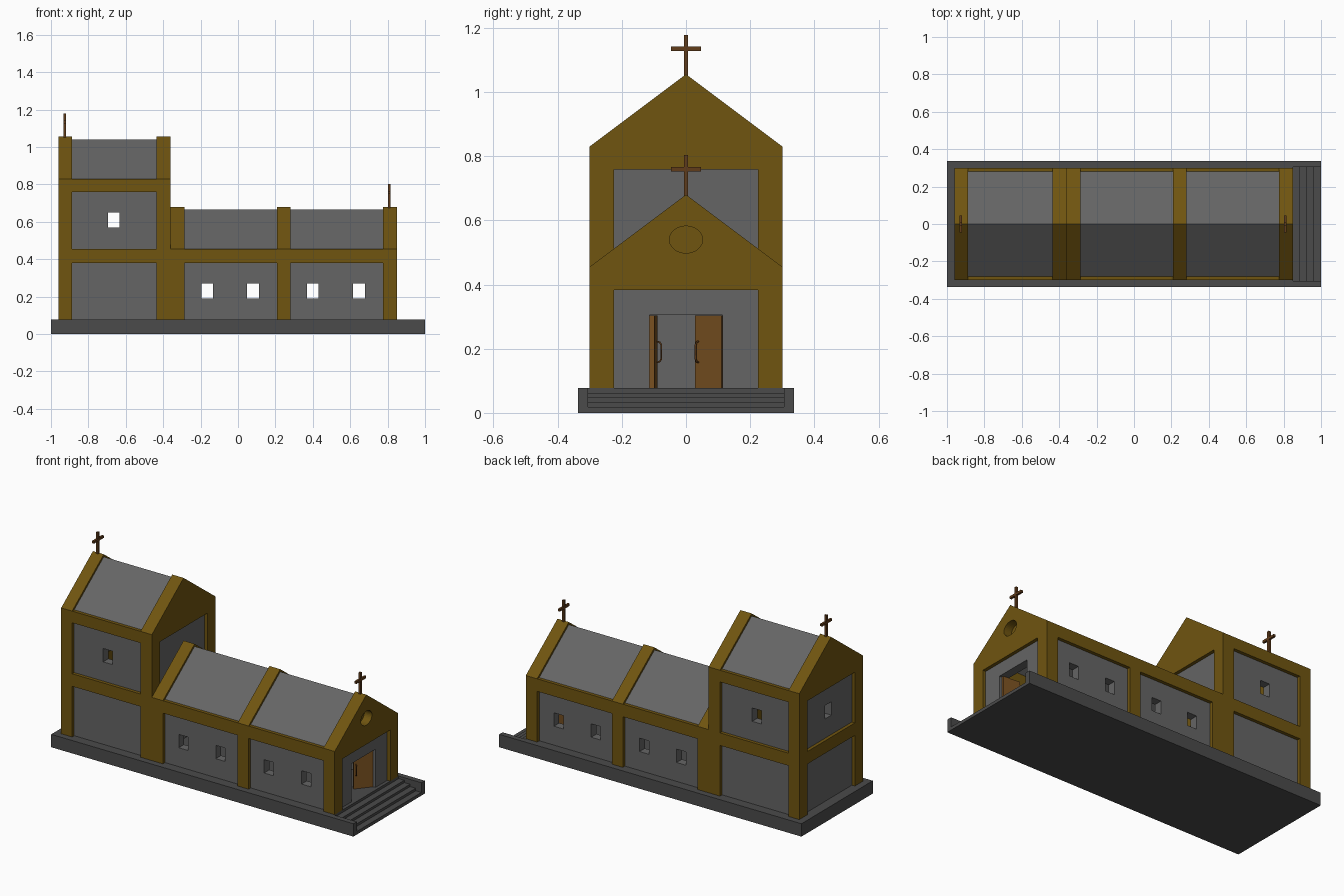
import bpy, bmesh, math
from mathutils import Matrix

if "Cube" in bpy.data.objects:
    bpy.data.objects.remove(bpy.data.objects["Cube"])


def mat(name, rgb):
    m = bpy.data.materials.new(name)
    m.diffuse_color = (*rgb, 1)
    m.use_nodes = True
    m.node_tree.nodes["Principled BSDF"].inputs["Base Color"].default_value = m.diffuse_color
    return m


STONE = mat("dark_stone", (0.07, 0.07, 0.07))
WALL = mat("grey_plaster", (0.13, 0.13, 0.13))
GOLD = mat("ochre_frame", (0.16, 0.09, 0.005))
WOOD = mat("door_wood", (0.19, 0.08, 0.015))
DARK = mat("dark_wood", (0.12, 0.045, 0.01))


def finish(name, bm, material):
    bmesh.ops.recalc_face_normals(bm, faces=bm.faces)
    me = bpy.data.meshes.new(name)
    bm.to_mesh(me)
    bm.free()
    ob = bpy.data.objects.new(name, me)
    bpy.context.collection.objects.link(ob)
    me.materials.append(material)
    return ob


def boxes(name, ranges, material):
    """One object from boxes given as (x0, x1, y0, y1, z0, z1)."""
    bm = bmesh.new()
    for x0, x1, y0, y1, z0, z1 in ranges:
        m = Matrix.Translation(((x0 + x1) / 2, (y0 + y1) / 2, (z0 + z1) / 2))
        m = m @ Matrix.Diagonal((x1 - x0, y1 - y0, z1 - z0, 1))
        bmesh.ops.create_cube(bm, size=1, matrix=m)
    return finish(name, bm, material)


def both_sides(x0, x1, y0, y1, z0, z1):
    return [(x0, x1, y0, y1, z0, z1), (x0, x1, -y1, -y0, z0, z1)]


def prism(name, points, direction, material):
    """Extrude a closed profile of 3D points along a direction."""
    bm = bmesh.new()
    face = bm.faces.new([bm.verts.new(p) for p in points])
    ext = bmesh.ops.extrude_face_region(bm, geom=[face], use_keep_orig=True)
    moved = [v for v in ext["geom"] if isinstance(v, bmesh.types.BMVert)]
    bmesh.ops.translate(bm, verts=moved, vec=direction)
    return finish(name, bm, material)


def cross_section(name, profile, x0, x1, material):
    return prism(name, [(x0, y, z) for y, z in profile], (x1 - x0, 0, 0), material)


def cut(ob, cutter):
    mod = ob.modifiers.new("opening", "BOOLEAN")
    mod.operation, mod.solver, mod.object = "DIFFERENCE", "EXACT", cutter
    bpy.context.view_layer.objects.active = ob
    bpy.ops.object.modifier_apply(modifier=mod.name)
    bpy.data.objects.remove(cutter)


FLOOR, NAVE, TOWER = 0.077, 0.455, 0.83   # floor and eaves heights
RISE = 0.225                              # eaves to ridge

# Plinth with the flight of steps let into its front end
steps = [(-1, 0), (1, 0)]
for i, z in enumerate((0.019, 0.034, 0.048, 0.062)):
    steps += [(1 - 0.0375 * i, z), (1 - 0.0375 * (i + 1), z)]
steps += [(0.85, FLOOR), (-1, FLOOR)]
prism("plinth_and_steps", [(x, -0.305, z) for x, z in steps], (0, 0.61, 0), STONE)
boxes("plinth_curbs", both_sides(-1, 1, 0.305, 0.337, 0, FLOOR), STONE)

# Pillars
for name, top, spans in (
        ("tower_pillars", TOWER, [(-0.96, -0.888), (-0.435, -0.36)]),
        ("nave_pillars", NAVE, [(-0.36, -0.287), (0.208, 0.28), (0.775, 0.85)])):
    boxes(name, [b for a, c in spans
                 for b in both_sides(a, c, 0.225, 0.3, FLOOR, top)], GOLD)

# Horizontal beams
boxes("lower_side_beams", both_sides(-0.96, 0.85, 0.225, 0.3, 0.38, NAVE), GOLD)
boxes("upper_side_beams", both_sides(-0.96, -0.36, 0.225, 0.3, 0.76, TOWER), GOLD)
boxes("tower_cross_beams", [(a, c, -0.225, 0.225, 0.38, NAVE)
                            for a, c in ((-0.96, -0.888), (-0.435, -0.36))], GOLD)


# Solid gables at the ends, open ribs inside the nave, recessed roof panels
def gable(name, eave, x0, x1):
    pts = [(-0.3, eave - 0.072), (0.3, eave - 0.072), (0.3, eave),
           (0, eave + RISE), (-0.3, eave)]
    return cross_section(name, pts, x0, x1, GOLD)


def chevron(name, eave, outer, inner, x0, x1, material):
    pts = [(-outer, eave), (0, eave + 0.75 * outer), (outer, eave),
           (inner, eave), (0, eave + 0.75 * inner), (-inner, eave)]
    return cross_section(name, pts, x0, x1, material)


gable("tower_back_gable", TOWER, -0.96, -0.888)
gable("tower_front_gable", TOWER, -0.435, -0.36)
front_gable = gable("nave_front_gable", NAVE, 0.775, 0.85)
chevron("nave_rear_rib", NAVE, 0.3, 0.225, -0.36, -0.287, GOLD)
chevron("nave_middle_rib", NAVE, 0.3, 0.225, 0.208, 0.28, GOLD)
chevron("tower_roof", TOWER, 0.28, 0.23, -0.89, -0.43, WALL)
chevron("nave_rear_roof", NAVE, 0.28, 0.23, -0.29, 0.21, WALL)
chevron("nave_front_roof", NAVE, 0.28, 0.23, 0.278, 0.78, WALL)

# Oval recess in the front gable
oval = [(0.052 * math.cos(a), 0.54 + 0.042 * math.sin(a))
        for a in (2 * math.pi * i / 32 for i in range(32))]
cut(front_gable, cross_section("oval_cutter", oval, 0.80, 0.9, GOLD))

# Side walls with small square windows
W = 0.031
nave_windows = [(x - W, x + W, -0.5, 0.5, 0.19, 0.27)
                for x in (-0.165, 0.08, 0.40, 0.647)]
tower_window = [(-0.665 - W, -0.665 + W, -0.5, 0.5, 0.57, 0.65)]
nave_walls = boxes("nave_side_walls",
                   both_sides(-0.37, 0.8, 0.23, 0.28, FLOOR, 0.44), WALL)
cut(nave_walls, boxes("nave_window_cutter", nave_windows, WALL))
tower_walls = boxes("tower_side_walls",
                    both_sides(-0.93, -0.39, 0.23, 0.28, FLOOR, 0.81), WALL)
cut(tower_walls, boxes("tower_window_cutter", tower_window, WALL))

# End walls
back_wall = boxes("tower_back_wall", [(-0.94, -0.892, -0.24, 0.24, FLOOR, 0.80)], WALL)
cut(back_wall, boxes("back_window_cutter", [(-1, -0.8, -W, W, 0.57, 0.65)], WALL))
boxes("tower_front_wall", [(-0.43, -0.38, -0.24, 0.24, FLOOR, 0.80)], WALL)
entrance = boxes("entrance_wall", [(0.779, 0.83, -0.24, 0.24, FLOOR, 0.42)], WALL)
cut(entrance, boxes("doorway_cutter", [(0.7, 0.9, -0.113, 0.113, 0.05, 0.305)], WALL))

# Double door, both leaves swung inward, each with a bent handle
for side, y, s, angle in (("left", -0.098, 1, 85), ("right", 0.111, -1, -40)):
    ys = sorted((0, s * 0.108))
    leaf = boxes(side + "_door", [(-0.015, 0, *ys, FLOOR, 0.304)], WOOD)
    cu = bpy.data.curves.new(side + "_door_handle", "CURVE")
    cu.dimensions, cu.bevel_depth, cu.bevel_resolution = "3D", 0.003, 1
    sp = cu.splines.new("POLY")
    path = [(-0.002, 0.157), (0.008, 0.16), (0.013, 0.168),
            (0.013, 0.212), (0.008, 0.22), (-0.002, 0.223)]
    sp.points.add(len(path) - 1)
    for p, (x, z) in zip(sp.points, path):
        p.co = (x, s * 0.095, z, 1)
    cu.materials.append(DARK)
    handle = bpy.data.objects.new(side + "_door_handle", cu)
    bpy.context.collection.objects.link(handle)
    for ob in (leaf, handle):
        ob.location = (0.815, y, 0)
        ob.rotation_euler.z = math.radians(angle)

# Ridge crosses
for name, x, z in (("tower_cross", -0.927, 1.05), ("nave_cross", 0.809, 0.675)):
    boxes(name, [(x - 0.007, x + 0.007, -0.007, 0.007, z, z + 0.128),
                 (x - 0.0065, x + 0.0065, -0.046, 0.046, z + 0.077, z + 0.091)], DARK)
